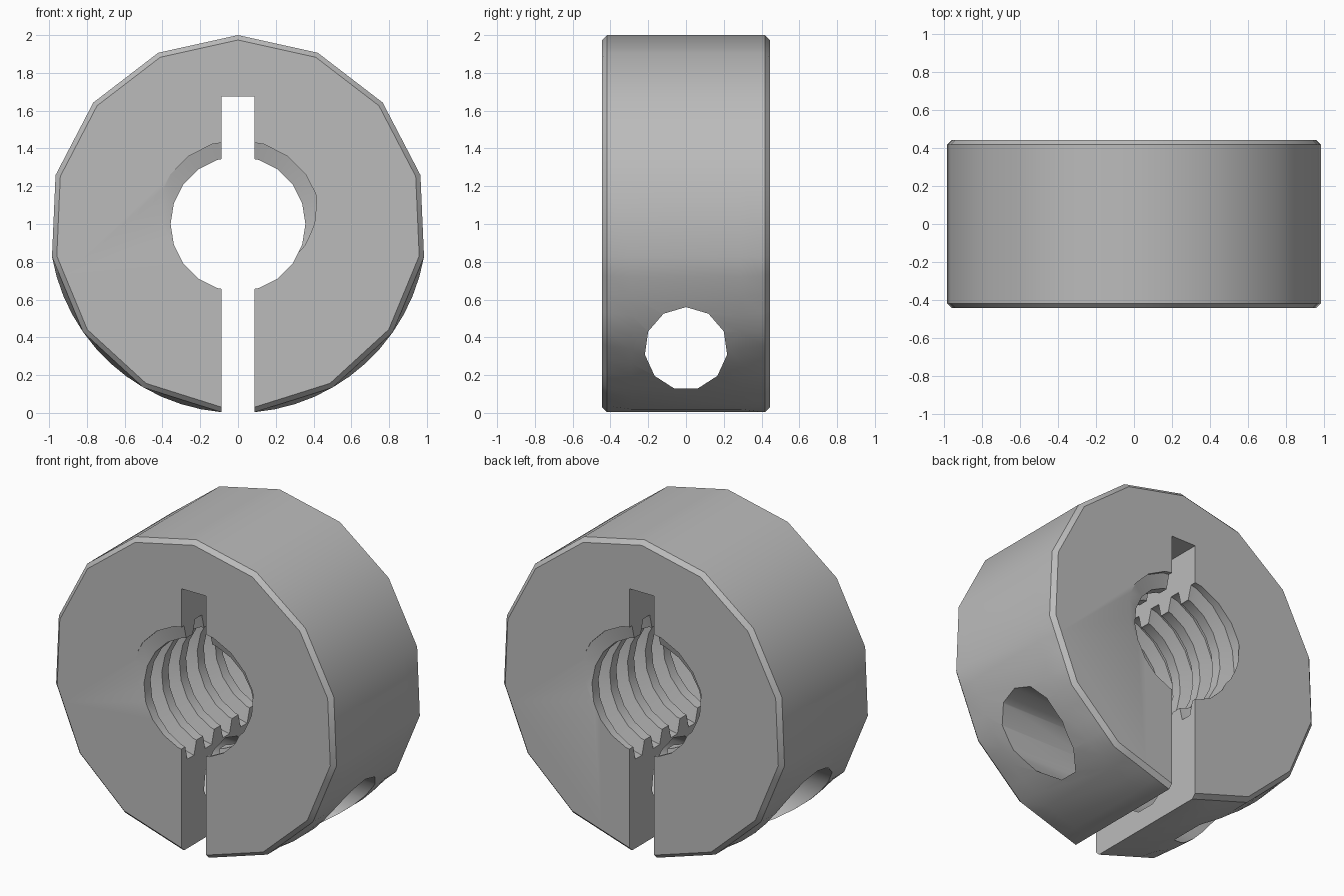
import bpy, bmesh
from math import sin, cos, radians, pi

if "Cube" in bpy.data.objects:
    bpy.data.objects.remove(bpy.data.objects["Cube"])

HALF_Y = 0.444          # half width of the collar
CHAMFER = 0.026
PITCH = 0.178           # thread pitch
MAJOR, MINOR = 0.444, 0.357
SLOT = 0.087            # half width of the slot

steel = bpy.data.materials.new("steel grey")
steel.use_nodes = True
GREY = (0.5, 0.5, 0.5, 1)
steel.diffuse_color = GREY
steel.node_tree.nodes["Principled BSDF"].inputs["Base Color"].default_value = GREY


def finish(bm, name):
    bmesh.ops.recalc_face_normals(bm, faces=bm.faces[:])
    mesh = bpy.data.meshes.new(name)
    bm.to_mesh(mesh)
    bm.free()
    mesh.materials.append(steel)
    obj = bpy.data.objects.new(name, mesh)
    bpy.context.scene.collection.objects.link(obj)
    return obj


# Collar body: coarse facets at the rims, rounder in the lower middle
def make_body():
    coarse = [25 * i for i in range(5)]
    fine = [100 + 6.25 * i for i in range(1, 13)]
    half = coarse + fine
    angles = half + [360 - a for a in reversed(half[1:])]

    def facet(a):
        a = min(a, 360 - a)
        return cos(radians(12.5)) / cos(radians(a % 25 - 12.5))

    rows = [(-HALF_Y, 1 - CHAMFER, False), (-HALF_Y + CHAMFER, 1, False),
            (-0.29, 1, True), (0.29, 1, True),
            (HALF_Y - CHAMFER, 1, False), (HALF_Y, 1 - CHAMFER, False)]
    bm = bmesh.new()
    rings = []
    for y, radius, is_round in rows:
        ring = []
        for a in angles:
            r = radius * (1 if is_round else facet(a))
            ring.append(bm.verts.new((r * sin(radians(a)), y, 1 + r * cos(radians(a)))))
        rings.append(ring)
    n = len(angles)
    for lower, upper in zip(rings, rings[1:]):
        for i in range(n):
            j = (i + 1) % n
            bm.faces.new((lower[i], lower[j], upper[j], upper[i]))
    bm.faces.new(rings[0])
    bm.faces.new(rings[-1])
    return finish(bm, "clamp_collar")


# Threaded rod used to cut the bore: trapezoid profile swept on a helix
def make_thread():
    sides, turns = 20, 10
    profile = [(-0.315, MINOR), (-0.185, MAJOR), (0.185, MAJOR), (0.315, MINOR)]
    bm = bmesh.new()
    grid = []
    for t in range(-turns // 2, turns // 2):
        for offset, r in profile:
            row = []
            for i in range(sides):
                a = 2 * pi * i / sides
                y = PITCH * (t + 0.5 + offset + i / sides)
                row.append(bm.verts.new((r * sin(a), y, 1 + r * cos(a))))
            grid.append(row)
    for k in range(len(grid) - 1):
        for i in range(sides):
            shift = 4 if i == sides - 1 else 0
            if k + 1 + shift < len(grid):
                j = (i + 1) % sides
                bm.faces.new((grid[k][i], grid[k + shift][j],
                              grid[k + 1 + shift][j], grid[k + 1][i]))
    # Close both ragged ends with a fan
    rim = [e for e in bm.edges if e.is_boundary]
    ends = [bm.verts.new((0, s * PITCH * (turns / 2 + 1), 1)) for s in (-1, 1)]
    for e in rim:
        tip = ends[0] if e.verts[0].co.y < 0 else ends[1]
        bm.faces.new((e.verts[0], e.verts[1], tip))
    return finish(bm, "thread_cutter")


# Straight round cutter along x
def make_bar(name, radius, x0, x1, sides):
    bm = bmesh.new()
    ring = []
    for x in (x0, x1):
        ring.append([bm.verts.new((x, radius * sin(2 * pi * i / sides),
                                   0.34 + radius * cos(2 * pi * i / sides)))
                     for i in range(sides)])
    for i in range(sides):
        j = (i + 1) % sides
        bm.faces.new((ring[0][i], ring[0][j], ring[1][j], ring[1][i]))
    bm.faces.new(ring[0])
    bm.faces.new(ring[1])
    return finish(bm, name)


# Box cutter for the split and keyway
def make_slot():
    bm = bmesh.new()
    bmesh.ops.create_cube(bm, size=1)
    for v in bm.verts:
        v.co.x *= 2 * SLOT
        v.co.y *= 3
        v.co.z = 1.675 if v.co.z > 0 else -0.3
    return finish(bm, "slot_cutter")


body = make_body()
cutters = [make_thread(),
           make_bar("screw_hole_cutter", 0.22, -1.3, 1.3, 11),
           make_bar("screw_head_cutter", 0.28, -1.3, -0.4, 14),
           make_slot()]

bpy.ops.object.select_all(action="DESELECT")
bpy.context.view_layer.objects.active = body
body.select_set(True)
for cutter in cutters:
    mod = body.modifiers.new(cutter.name, "BOOLEAN")
    mod.operation = "DIFFERENCE"
    mod.solver = "EXACT"
    mod.object = cutter
    bpy.ops.object.modifier_apply(modifier=mod.name)
    bpy.data.objects.remove(cutter)
bpy.ops.object.shade_smooth_by_angle(angle=radians(35))
